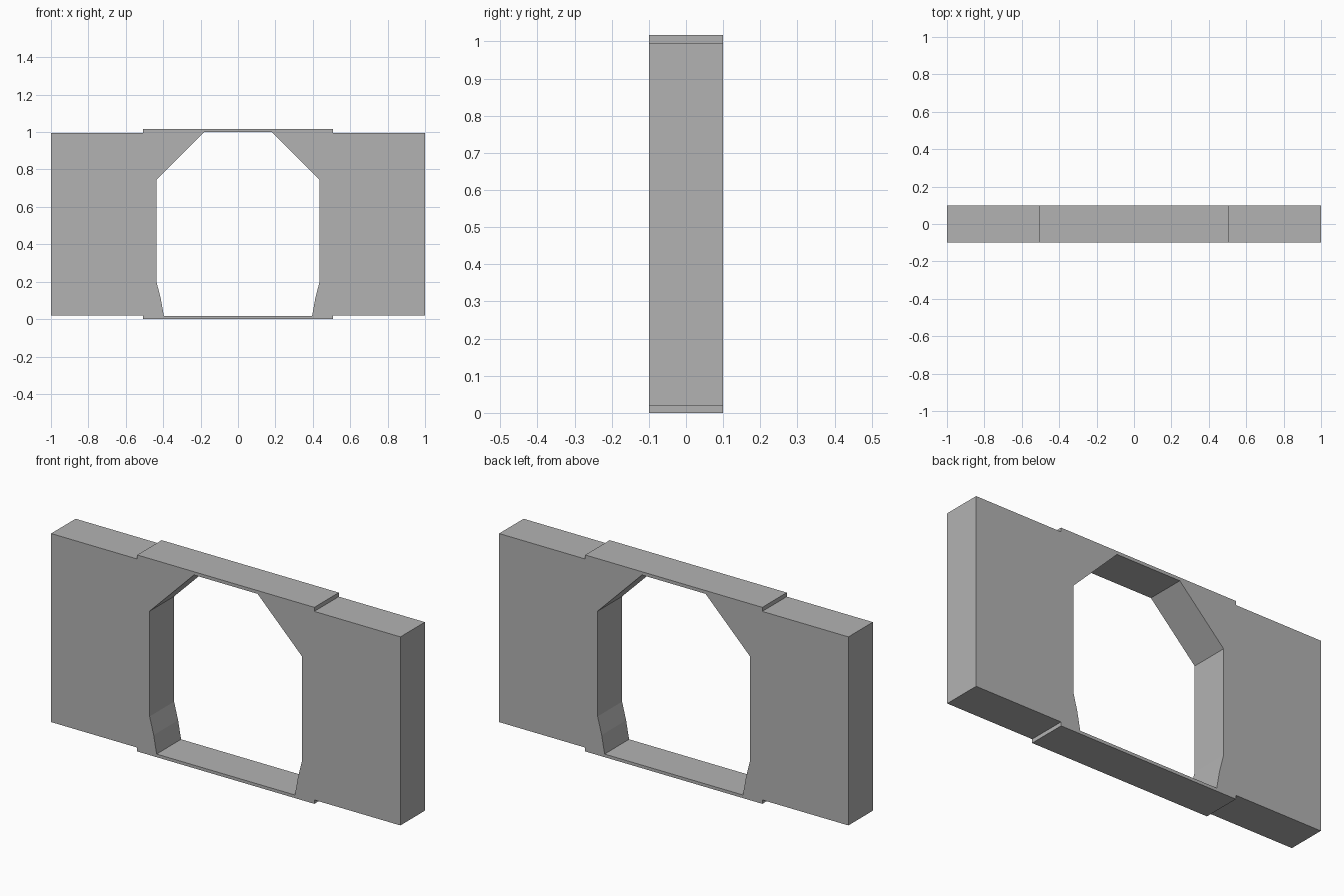
import bpy
import bmesh

cube = bpy.data.objects.get("Cube")
if cube:
    bpy.data.objects.remove(cube, do_unlink=True)

HALF_DEPTH = 0.1

# Plain grey material
grey = bpy.data.materials.new("plain_grey")
grey.use_nodes = True
colour = (0.45, 0.45, 0.45, 1.0)
grey.diffuse_color = colour
grey.node_tree.nodes["Principled BSDF"].inputs["Base Color"].default_value = colour

# Half outline (x, z): raised centre band, side panel, then the opening
outer = [(0, 1.017), (0.507, 1.017), (0.507, 0.996), (1, 0.996),
         (1, 0.02), (0.507, 0.02), (0.507, 0), (0, 0)]
opening = [(0, 0.016), (0.396, 0.016), (0.413, 0.11), (0.436, 0.2),
           (0.436, 0.745), (0.182, 1.0), (0, 1.0)]
profile = outer + opening

# Extrude the half outline through the wall, leaving the centre plane open
bm = bmesh.new()
front = [bm.verts.new((x, -HALF_DEPTH, z)) for x, z in profile]
back = [bm.verts.new((x, HALF_DEPTH, z)) for x, z in profile]
bm.faces.new(front)
bm.faces.new(back[::-1])
for i in range(len(profile)):
    j = (i + 1) % len(profile)
    if profile[i][0] or profile[j][0]:
        bm.faces.new((front[j], front[i], back[i], back[j]))

# Mirror to the other side and weld along the centre
bmesh.ops.mirror(bm, geom=bm.verts[:] + bm.edges[:] + bm.faces[:],
                 axis='X', merge_dist=0.0001)
bmesh.ops.remove_doubles(bm, verts=bm.verts[:], dist=0.0001)
bmesh.ops.recalc_face_normals(bm, faces=bm.faces[:])

mesh = bpy.data.meshes.new("wall_with_opening")
bm.to_mesh(mesh)
bm.free()
mesh.materials.append(grey)
wall = bpy.data.objects.new("wall_with_opening", mesh)
bpy.context.collection.objects.link(wall)
